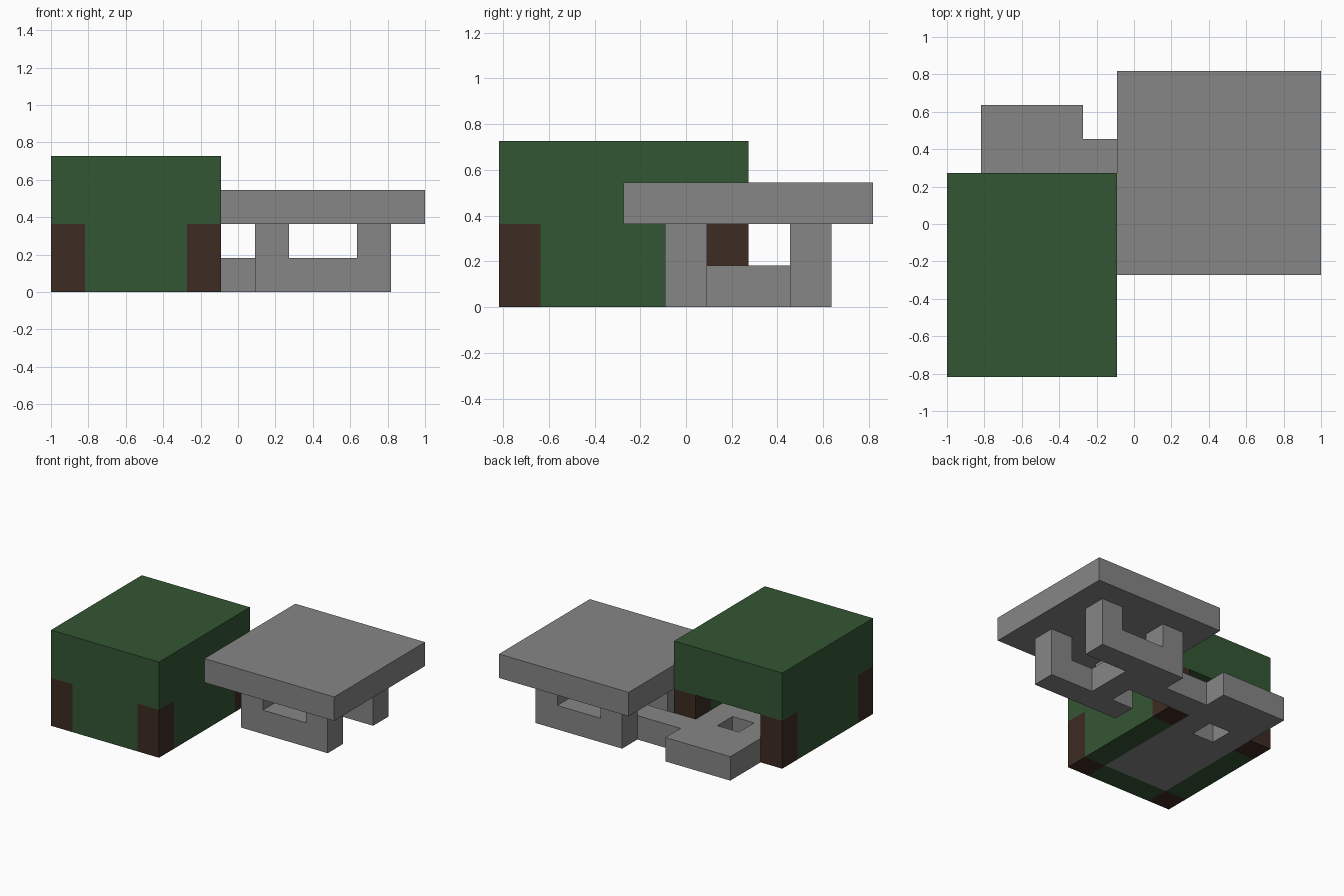
import bpy, bmesh
from itertools import product
from mathutils import Vector

cube = bpy.data.objects.get("Cube")
if cube:
    bpy.data.objects.remove(cube, do_unlink=True)

UNIT = 2 / 11                      # edge of one block
ORIGIN = Vector((-1, -4.5 * UNIT, 0))


def material(name, colour):
    mat = bpy.data.materials.new(name)
    mat.use_nodes = True
    mat.diffuse_color = (*colour, 1)
    mat.node_tree.nodes["Principled BSDF"].inputs["Base Color"].default_value = (*colour, 1)
    return mat


green = material("dark green", (0.034, 0.093, 0.034))
brown = material("dark brown", (0.047, 0.024, 0.016))
grey = material("stone grey", (0.238, 0.238, 0.238))


def cells(boxes):
    """All block cells inside boxes given as three (start, end) ranges."""
    return {c for box in boxes for c in product(*(range(*r) for r in box))}


def blocks(name, mat, add, cut=()):
    """One clean shell around the added boxes minus the cut boxes."""
    solid = cells(add) - cells(cut)
    bm = bmesh.new()
    for cell in solid:
        for axis, side in product(range(3), (0, 1)):
            near = list(cell)
            near[axis] += 2 * side - 1
            if tuple(near) in solid:
                continue
            u, v = Vector(), Vector()
            u[(axis + 1) % 3] = v[(axis + 2) % 3] = 1
            p = Vector(cell)
            p[axis] += side
            loop = [p, p + u, p + u + v, p + v]
            if not side:
                loop.reverse()
            bm.faces.new([bm.verts.new(ORIGIN + q * UNIT) for q in loop])
    bmesh.ops.remove_doubles(bm, verts=bm.verts[:], dist=0.001)
    bmesh.ops.dissolve_limit(bm, angle_limit=0.01, verts=bm.verts[:], edges=bm.edges[:])
    mesh = bpy.data.meshes.new(name)
    bm.to_mesh(mesh)
    bm.free()
    mesh.materials.append(mat)
    obj = bpy.data.objects.new(name, mesh)
    bpy.context.collection.objects.link(obj)


# Corner posts of the hut
posts = [((x, x + 1), (y, y + 1), (0, 2)) for x in (0, 4) for y in (0, 5)]
for number, post in enumerate(posts, 1):
    blocks(f"corner_post_{number}", brown, [post])

# Hut walls and roof, hollow inside and open at the back
room = ((1, 4), (1, 5), (0, 3))
doorway = ((1, 4), (5, 6), (0, 2))
blocks("hut", green, [((0, 5), (0, 6), (0, 4))], [room, doorway] + posts)

# Stone floor running out of the doorway, with a square hole, and the path
blocks("floor_and_path", grey,
       [((1, 4), (1, 8), (0, 1)), ((4, 7), (6, 7), (0, 1))],
       [((2, 3), (5, 6), (0, 1))])

# Table base: two low rails with end legs, joined by a cross bar
base = [((7, 8), (5, 7), (0, 1))]
for y in (4, 7):
    base.append(((6, 10), (y, y + 1), (0, 1)))
    base += [((x, x + 1), (y, y + 1), (1, 2)) for x in (6, 9)]
blocks("table_base", grey, base)

# Table top
blocks("table_top", grey, [((5, 11), (3, 9), (2, 3))])
